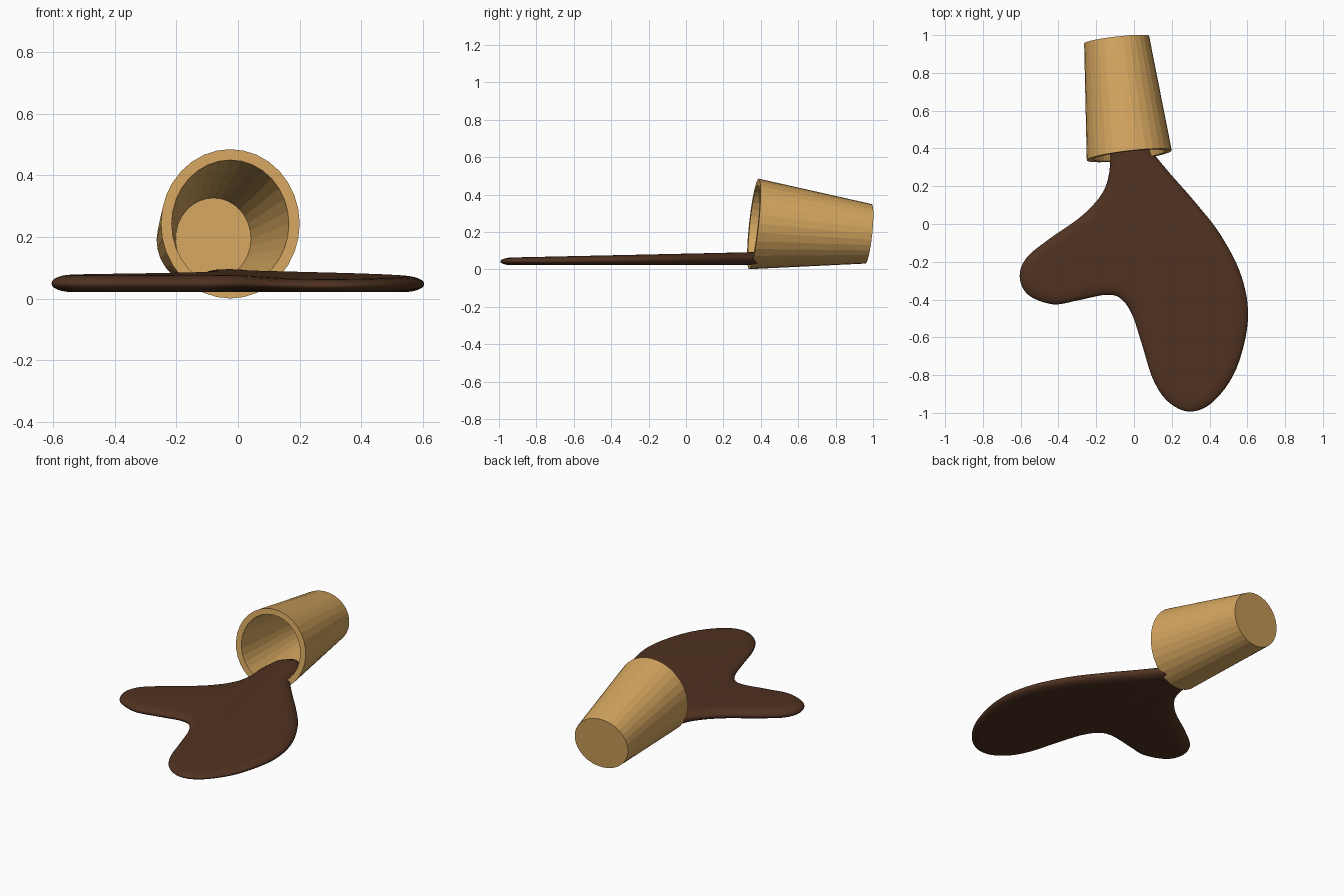
import bpy, bmesh, math
from mathutils import Vector

if "Cube" in bpy.data.objects:
    bpy.data.objects.remove(bpy.data.objects["Cube"])


def material(name, rgb):
    m = bpy.data.materials.new(name)
    m.diffuse_color = (*rgb, 1)
    m.use_nodes = True
    m.node_tree.nodes["Principled BSDF"].inputs["Base Color"].default_value = m.diffuse_color
    return m


def finish(bm, name, mat):
    bmesh.ops.recalc_face_normals(bm, faces=bm.faces)
    me = bpy.data.meshes.new(name)
    bm.to_mesh(me)
    bm.free()
    ob = bpy.data.objects.new(name, me)
    bpy.context.collection.objects.link(ob)
    me.materials.append(mat)
    return ob


def bridge(bm, a, b):
    n = len(a)
    for i in range(n):
        j = (i + 1) % n
        bm.faces.new((a[i], a[j], b[j], b[i]))


# Tipped cup: flat-shaded tapered shell lying on its side
def cup_ring(bm, cx, cy, cz, rx, rz, n=32):
    ring = []
    for i in range(n):
        t = 2 * math.pi * i / n
        dx, dz = rx * math.cos(t), rz * math.sin(t)
        ring.append(bm.verts.new((cx + dx, cy + 0.115 * dx + 0.105 * dz, cz + dz)))
    return ring


bm = bmesh.new()
rings = [cup_ring(bm, *p) for p in (
    (-0.092, 0.976, 0.19, 0.172, 0.159),    # outer base
    (-0.025, 0.363, 0.243, 0.225, 0.242),   # outer rim
    (-0.025, 0.363, 0.243, 0.19, 0.207),    # inner rim
    (-0.08, 0.935, 0.195, 0.122, 0.132))]   # inner floor
for a, b in zip(rings, rings[1:]):
    bridge(bm, a, b)
bm.faces.new(rings[0])
bm.faces.new(rings[-1])
finish(bm, "cup", material("tan", (0.66, 0.38, 0.115)))

# Spilled puddle: smooth closed outline with a rounded edge
outline = [Vector(p) for p in (
    (-.13, .42), (-.13, .28), (-.17, .16), (-.28, .04), (-.45, -.08), (-.57, -.18),
    (-.605, -.28), (-.56, -.375), (-.43, -.425), (-.3, -.405), (-.15, -.375),
    (-.07, -.395), (-.01, -.48), (.04, -.63), (.1, -.82), (.18, -.94), (.295, -.993),
    (.42, -.94), (.54, -.77), (.603, -.51), (.57, -.28), (.46, -.06), (.32, .12),
    (.18, .28), (.09, .4), (.06, .53), (-.02, .62), (-.11, .55))]


def smooth_loop(pts, steps=6):
    out, n = [], len(pts)
    for i in range(n):
        a, b, c, d = (pts[(i + k) % n] for k in (-1, 0, 1, 2))
        for s in range(steps):
            t = s / steps
            out.append(0.5 * (2 * b + (c - a) * t + (2 * a - 5 * b + 4 * c - d) * t * t
                              + (3 * b - a - 3 * c + d) * t ** 3))
    return out


loop = smooth_loop(outline)
n = len(loop)
inward = []
for i in range(n):
    t = (loop[(i + 2) % n] - loop[i - 2]).normalized()
    inward.append(Vector((-t.y, t.x)))          # outline runs counter-clockwise

WIDTH, STEPS = 0.065, 6
bm = bmesh.new()
layers = []
for k in range(-STEPS, STEPS + 1):
    ang = k / STEPS * math.pi / 2
    ring = []
    for p, d in zip(loop, inward):
        q = p + d * WIDTH * (1 - math.cos(ang))
        top, low = 0.062 + 0.022 * (q.y + 1), 0.022
        z = (top + low) / 2 + (top - low) / 2 * math.sin(ang)
        ring.append(bm.verts.new((q.x, q.y, z)))
    layers.append(ring)
for a, b in zip(layers, layers[1:]):
    bridge(bm, a, b)
bm.faces.new(layers[0])
bm.faces.new(layers[-1])
for f in bm.faces:
    f.smooth = True
finish(bm, "spilled_puddle", material("dark_brown", (0.08, 0.032, 0.015)))
